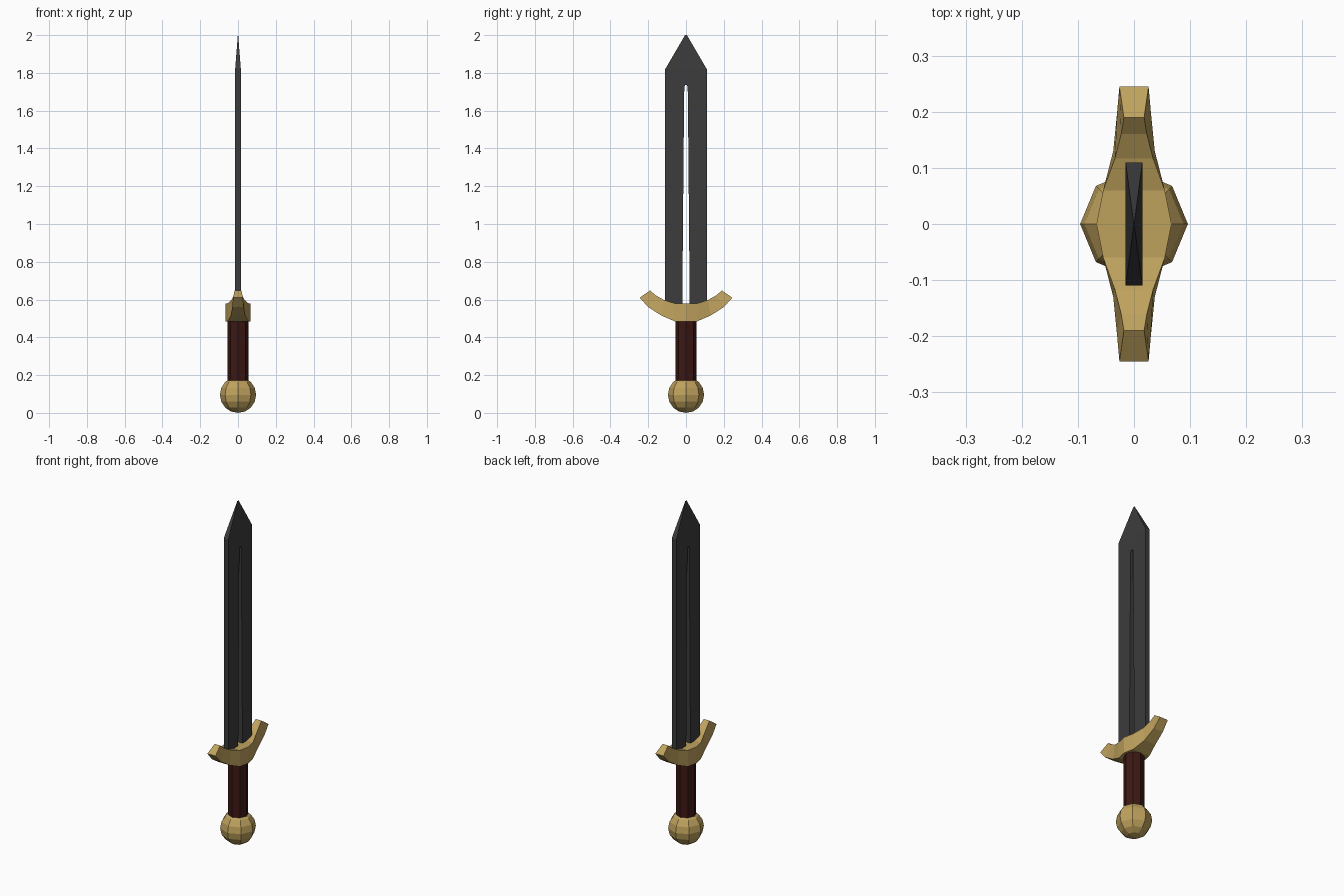
import bpy, bmesh

if "Cube" in bpy.data.objects:
    bpy.data.objects.remove(bpy.data.objects["Cube"])


def material(name, rgb):
    m = bpy.data.materials.new(name)
    m.diffuse_color = (*rgb, 1)
    m.use_nodes = True
    m.node_tree.nodes["Principled BSDF"].inputs["Base Color"].default_value = m.diffuse_color
    return m


def finish(bm, name, mat):
    bmesh.ops.recalc_face_normals(bm, faces=bm.faces)
    me = bpy.data.meshes.new(name)
    bm.to_mesh(me)
    bm.free()
    me.materials.append(mat)
    ob = bpy.data.objects.new(name, me)
    bpy.context.collection.objects.link(ob)
    return ob


gold = material("gold", (0.52, 0.36, 0.11))
steel = material("dark_steel", (0.045, 0.045, 0.045))
leather = material("leather", (0.045, 0.009, 0.007))

# Pommel: eight-sided faceted ball
bm = bmesh.new()
bmesh.ops.create_uvsphere(bm, u_segments=8, v_segments=8, radius=0.096)
bmesh.ops.translate(bm, verts=bm.verts, vec=(0, 0, 0.096))
finish(bm, "pommel", gold)

# Grip: eight-sided cylinder
bm = bmesh.new()
bmesh.ops.create_cone(bm, cap_ends=True, segments=8, radius1=0.055, radius2=0.055, depth=0.36)
bmesh.ops.translate(bm, verts=bm.verts, vec=(0, 0, 0.33))
finish(bm, "grip", leather)

# Guard: sections (y, z, half width) along the lower and upper edge, mirrored in y
half = [((0.06, 0.485, 0.055), (0.06, 0.58, 0.055)),
        ((0.13, 0.515, 0.037), (0.117, 0.598, 0.034)),
        ((0.20, 0.560, 0.030), (0.160, 0.622, 0.023)),
        ((0.245, 0.610, 0.026), (0.190, 0.648, 0.018))]
mirrored = [tuple((-y, z, w) for y, z, w in s) for s in reversed(half)]
sections = mirrored + [((0, 0.485, 0.067), (0, 0.58, 0.067))] + half
bm = bmesh.new()
rings = []
for (yb, zb, wb), (yt, zt, wt) in sections:
    rings.append([bm.verts.new(c) for c in
                  ((-wb, yb, zb), (wb, yb, zb), (wt, yt, zt), (-wt, yt, zt))])
for a, b in zip(rings, rings[1:]):
    for i in range(4):
        j = (i + 1) % 4
        bm.faces.new((a[i], a[j], b[j], b[i]))
bm.faces.new(rings[0])
bm.faces.new(rings[-1])
finish(bm, "guard", gold)

# Blade: two flat bars around a tapering slot, closed above by a pointed tip
T, W, BASE, SHOULDER = 0.015, 0.11, 0.54, 1.82
right = [(W, SHOULDER), (W, BASE), (0.02, BASE), (0.012, 1.45), (0.009, 1.725), (0.004, 1.735)]
outline = right + [(-y, z) for y, z in reversed(right)]
bm = bmesh.new()
front = [bm.verts.new((T, y, z)) for y, z in outline]
back = [bm.verts.new((-T, y, z)) for y, z in outline]
n = len(outline)
for ring in (front, back):
    for i in range(n // 2 - 1):
        bm.faces.new((ring[i], ring[i + 1], ring[n - 2 - i], ring[n - 1 - i])) if i == n else None
    bm.faces.new(ring)
for i in range(n - 1):
    bm.faces.new((front[i], front[i + 1], back[i + 1], back[i]))
tip = [bm.verts.new((x, y, 2.0)) for x, y in
       ((0.001, 0.005), (0.001, -0.005), (-0.001, -0.005), (-0.001, 0.005))]
base = [front[0], front[-1], back[-1], back[0]]
for i in range(4):
    j = (i + 1) % 4
    bm.faces.new((base[i], base[j], tip[j], tip[i]))
bm.faces.new(tip)
finish(bm, "blade", steel)
